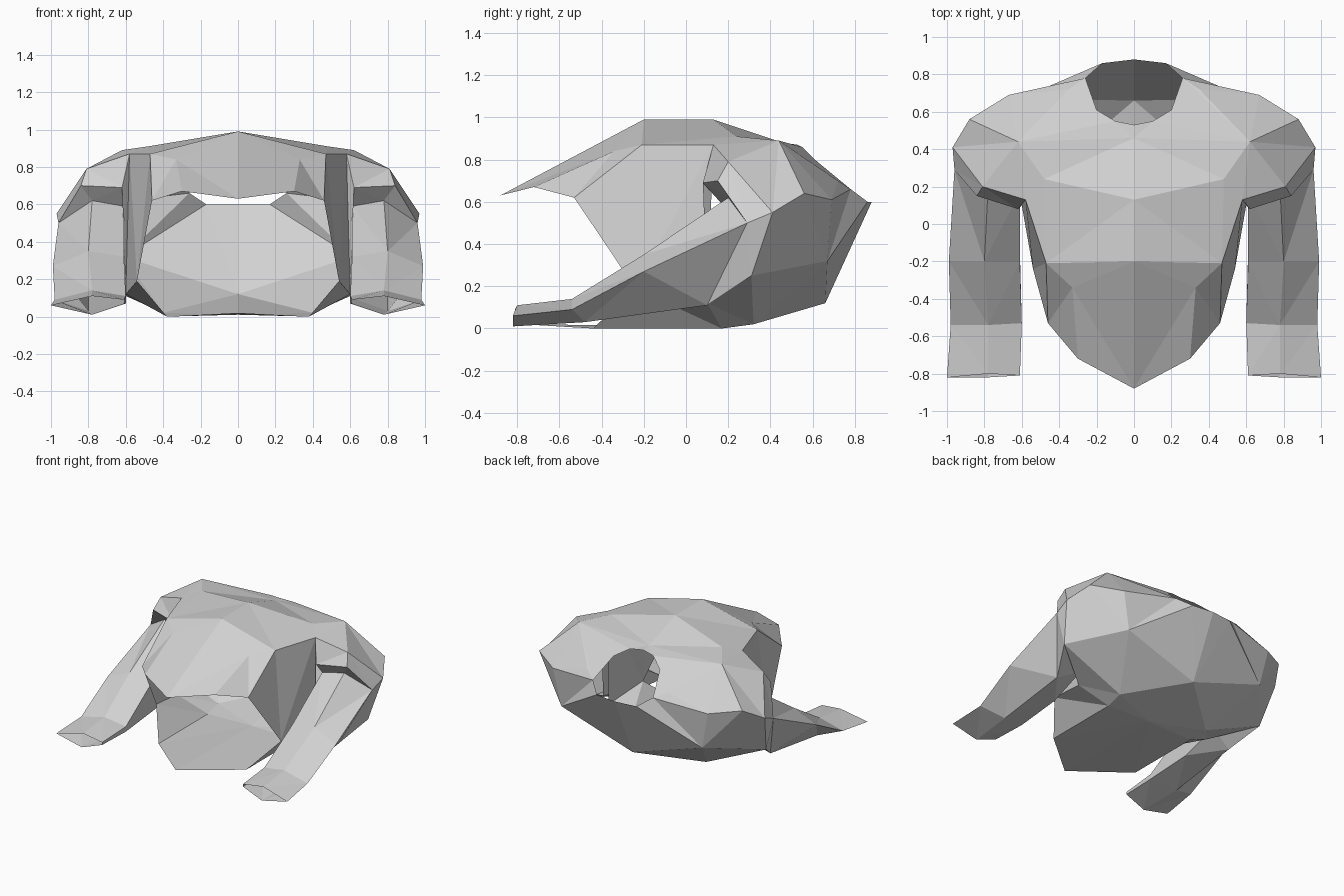
import bpy
import bmesh

default_cube = bpy.data.objects.get("Cube")
if default_cube:
    bpy.data.objects.remove(default_cube, do_unlink=True)

cloth = bpy.data.materials.new("plain_grey")
cloth.use_nodes = True
grey = (.64, .64, .64, 1)
cloth.diffuse_color = grey
cloth.node_tree.nodes["Principled BSDF"].inputs["Base Color"].default_value = grey


def strip(bm, first, second):
    """Fill between two chains of points, always taking the shorter diagonal."""
    a = [bm.verts.new(p) for p in first]
    b = [bm.verts.new(p) for p in second]
    i = j = 0
    while i < len(a) - 1 or j < len(b) - 1:
        can_a, can_b = i < len(a) - 1, j < len(b) - 1
        if can_a and can_b:
            step_a = (a[i + 1].co - b[j].co).length <= (b[j + 1].co - a[i].co).length
        else:
            step_a = can_a
        corner = a[i + 1] if step_a else b[j + 1]
        spots = {tuple(v.co) for v in (a[i], b[j], corner)}
        if len(spots) > 2:
            bm.faces.new((a[i], b[j], corner))
        if step_a:
            i += 1
        else:
            j += 1


def panel_object(name, strips):
    """Join strips into one flat-shaded shell and mirror it across x."""
    bm = bmesh.new()
    for first, second in strips:
        strip(bm, first, second)
    bmesh.ops.remove_doubles(bm, verts=bm.verts, dist=.001)
    bmesh.ops.recalc_face_normals(bm, faces=bm.faces)
    mesh = bpy.data.meshes.new(name)
    bm.to_mesh(mesh)
    bm.free()
    mesh.materials.append(cloth)
    obj = bpy.data.objects.new(name, mesh)
    bpy.context.collection.objects.link(obj)
    mirror = obj.modifiers.new("mirror", "MIRROR")
    mirror.use_clip = True
    return obj


# Landmarks on the model's left half
hem_tip, hem_mid, hem_side = (0, -.88, .63), (.3, -.72, .67), (.46, -.53, .62)
bust_centre, bust_dip, bust_side = (0, -.2, .99), (.33, -.34, .84), (.47, -.21, .87)
chest_centre, chest_side = (0, .13, .99), (.48, .24, .91)
armpit_top, armpit_low = (.58, .13, .87), (.62, .08, .69)
cap_front, cap_lip = (.81, .2, .79), (.84, .15, .7)
cap_edge, cap_side = (.96, .29, .5), (.97, .41, .55)
cap_back, cap_bottom = (.88, .56, .64), (.91, .31, .25)
throat, shoulder_top = (0, .46, .88), (.62, .44, .89)
shoulder_back, neck_side = (.67, .69, .61), (.35, .72, .7)
collar_centre, collar_front, collar_turn = (0, .53, .87), (.1, .55, .86), (.2, .61, .8)
collar_side, collar_back, nape = (.26, .78, .66), (.17, .86, .6), (0, .88, .6)
rib, spine_low, seat = (.61, .67, .32), (0, .66, .12), (.4, .32, .02)
waist_side, hip = (.54, -.24, .19), (.6, .1, .12)
floor_tip, floor_front = (0, -.77, .02), (.38, -.44, 0)
floor_centre, floor_back = (0, .17, .01), (.38, .17, 0)

# Chest, shoulders, back and underside
torso = [
    ([hem_tip, hem_mid, hem_side], [bust_centre, bust_dip, bust_side]),
    ([bust_dip], [bust_centre, bust_side]),
    ([bust_centre, bust_side], [chest_centre, chest_side, armpit_top]),
    ([chest_centre, chest_side, armpit_top], [throat, shoulder_top, cap_front]),
    ([throat], [collar_centre, collar_front, shoulder_top]),
    ([shoulder_top], [collar_front, collar_turn, collar_side, neck_side, shoulder_back]),
    ([shoulder_top], [shoulder_back, cap_back, cap_side, cap_front]),
    ([neck_side, collar_side, collar_back, nape], [shoulder_back, rib, spine_low]),
    ([rib], [shoulder_back, cap_back, cap_side, cap_bottom]),
    ([cap_side], [cap_front, cap_edge, cap_bottom]),
    ([armpit_top, cap_front, cap_edge], [armpit_low, cap_lip, cap_edge]),
    ([hem_side, bust_side, armpit_top], [waist_side, hip, armpit_low]),
    ([waist_side, hip], [floor_front, floor_back]),
    ([floor_tip, floor_centre], [floor_front, floor_back]),
    ([floor_centre, floor_back], [spine_low, seat]),
    ([seat], [floor_back, hip, cap_bottom, rib, spine_low]),
]
panel_object("torso", torso)

# Sleeve rings from shoulder to cuff: inner low, inner high, top, outer, bottom
rings = [
    [(.62, .14, .2), (.61, .17, .59), (.78, .2, .62), cap_edge, cap_bottom],
    [(.61, -.15, .1), (.61, -.2, .32), (.8, -.2, .35), (.99, -.2, .27), (.8, .1, .11)],
    [(.6, -.53, .07), (.6, -.53, .11), (.78, -.54, .14), (.98, -.54, .09), (.8, -.48, .03)],
    [(.61, -.81, .07), (.61, -.81, .09), (.78, -.8, .11), (1, -.82, .06), (.78, -.82, .01)],
]
sleeve = []
for upper, lower in zip(rings, rings[1:]):
    for k in range(len(upper)):
        sleeve.append(([upper[k - 1], upper[k]], [lower[k - 1], lower[k]]))

# Underside of the shoulder cap, joining it to the sleeve
sleeve.append(([armpit_low, cap_lip, cap_edge], rings[0][1:4]))
panel_object("sleeves", sleeve)
